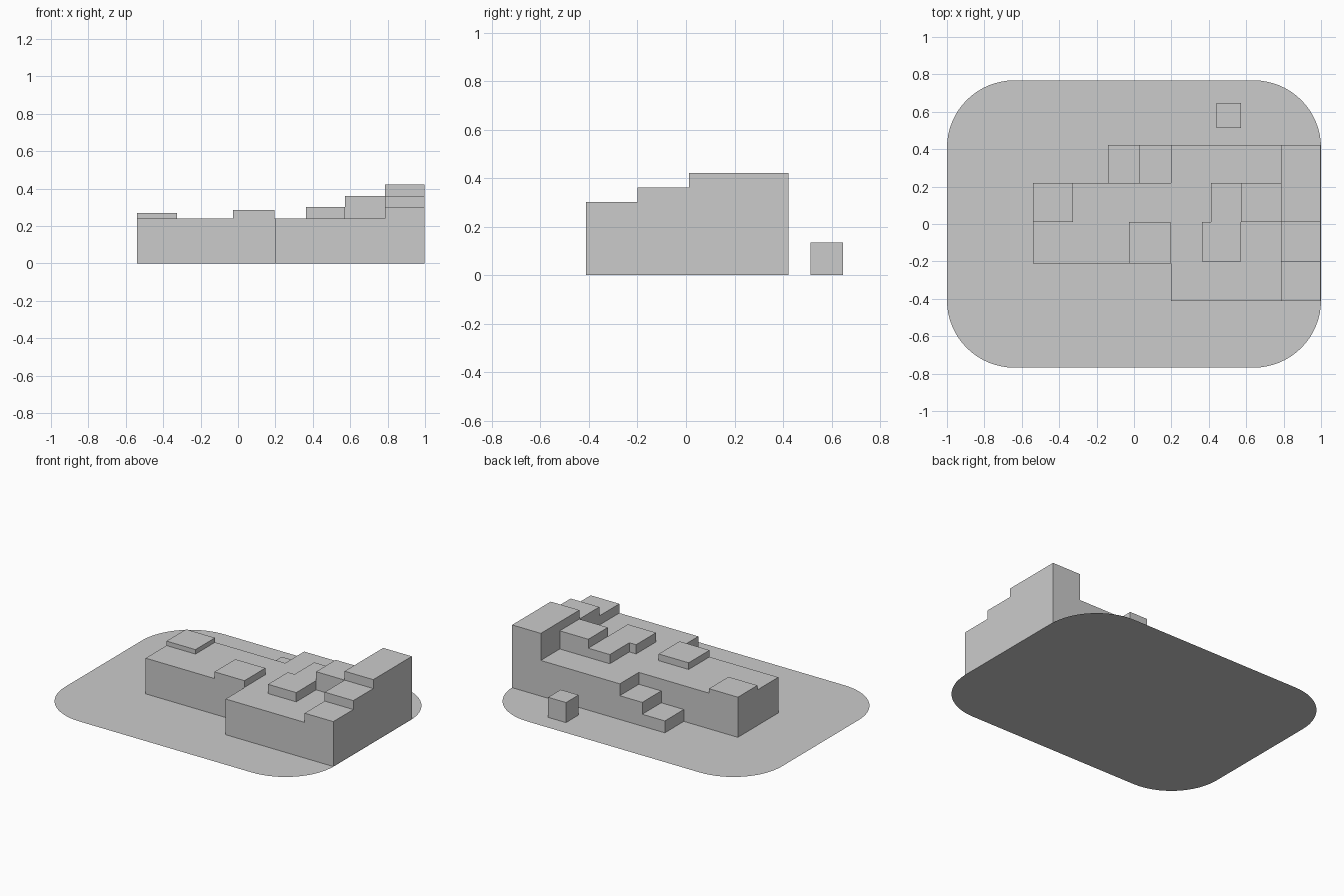
import bpy, bmesh, math

if "Cube" in bpy.data.objects:
    bpy.data.objects.remove(bpy.data.objects["Cube"])

grey = bpy.data.materials.new("light_grey")
grey.diffuse_color = (0.6, 0.6, 0.6, 1)
grey.use_nodes = True
grey.node_tree.nodes["Principled BSDF"].inputs["Base Color"].default_value = grey.diffuse_color


def prism(name, outline, z0, z1=None):
    """Flat outline at z0, raised to z1 with walls and a cap (open underneath)."""
    bm = bmesh.new()
    low = [bm.verts.new((x, y, z0)) for x, y in outline]
    if z1 is None:
        bm.faces.new(low)
    else:
        high = [bm.verts.new((x, y, z1)) for x, y in outline]
        bm.faces.new(high)
        n = len(low)
        for i in range(n):
            j = (i + 1) % n
            bm.faces.new((low[i], low[j], high[j], high[i]))
    me = bpy.data.meshes.new(name)
    bm.to_mesh(me)
    bm.free()
    me.materials.append(grey)
    ob = bpy.data.objects.new(name, me)
    bpy.context.collection.objects.link(ob)
    return ob


def box(name, x0, x1, y0, y1, z0, z1):
    return prism(name, [(x0, y0), (x1, y0), (x1, y1), (x0, y1)], z0, z1)


# Ground plate: thin rounded rectangle
R, HX, HY, SEG = 0.36, 1.0, 0.768, 16
plate = []
for k, (sx, sy) in enumerate([(1, 1), (-1, 1), (-1, -1), (1, -1)]):
    for i in range(SEG + 1):
        a = math.pi / 2 * (k + i / SEG)
        plate.append((sx * (HX - R) + R * math.cos(a), sy * (HY - R) + R * math.sin(a)))
prism("ground_plate", plate, 0)

# Main building mass
ROOF = 0.24
prism("main_block", [(-.54, -.21), (.197, -.21), (.197, -.413), (.998, -.413),
                     (.998, .422), (.197, .422), (.197, .22), (-.54, .22)], 0, ROOF)

# Stepped tower along the right side
for i, (y0, y1, top) in enumerate([(-.413, -.2, .302), (-.2, .012, .362), (.012, .422, .422)]):
    box(f"tower_step_{i + 1}", .785, .998, y0, y1, ROOF, top)

# Raised blocks on the roof
box("roof_block_left", -.54, -.325, .012, .22, ROOF, .27)
box("roof_block_middle", -.028, .195, -.21, .012, ROOF, .285)
prism("roof_block_low", [(.363, -.2), (.573, -.2), (.573, .22), (.413, .22),
                         (.413, .012), (.363, .012)], ROOF, .302)
box("roof_block_high", .573, .785, .012, .22, ROOF, .362)

# Steps at the back
box("back_step_upper", .03, .197, .22, .422, 0, .16)
box("back_step_lower", -.138, .03, .22, .422, 0, .08)

# Detached cube
box("small_cube", .44, .573, .513, .647, 0, .135)
